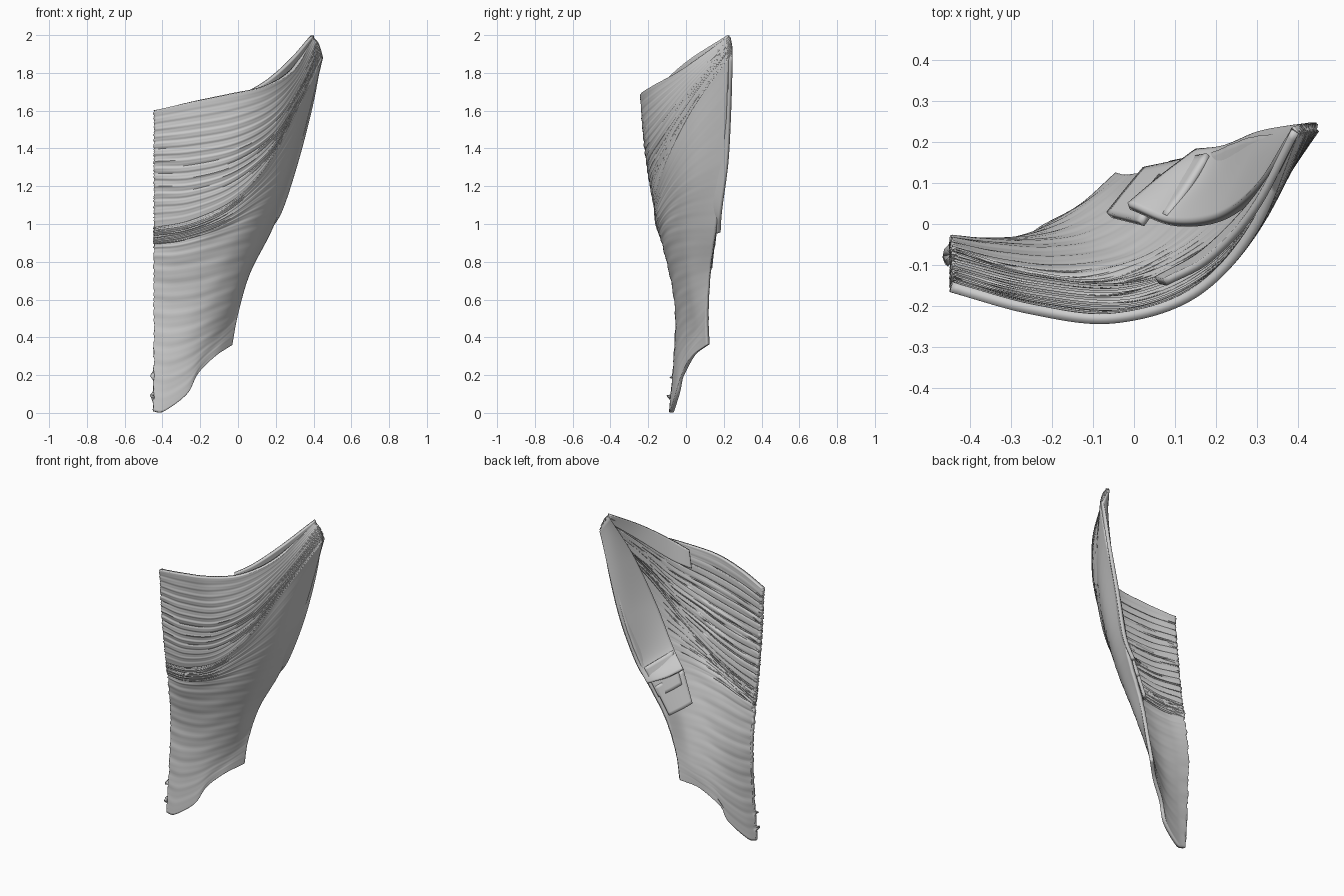
import bpy, math, random
from mathutils import Vector

random.seed(4)


def spline(pts, t):
    """Catmull-Rom point at t in 0..1, with ends extrapolated."""
    n = len(pts) - 1
    i = min(int(t * n), n - 1)
    f = t * n - i
    b, c = pts[i], pts[i + 1]
    a = pts[i - 1] if i > 0 else 2 * b - c
    d = pts[i + 2] if i + 2 <= n else 2 * c - b
    return 0.5 * (2 * b + (c - a) * f + (2 * a - 5 * b + 4 * c - d) * f * f
                  + (3 * b - a - 3 * c + d) * f ** 3)


def sheet(name, rows, nu, nv, thick, ridge=0.0, fibres=20, ragged=0.0):
    """Thick curved sheet lofted through rows of points; fibres run along rows."""
    rows = [[Vector(p) for p in r] for r in rows]
    verts, faces = [], []
    for j in range(nv + 1):
        v = j / nv
        jag = random.uniform(0, ragged)
        for i in range(nu + 1):
            u = i / nu
            p = spline([spline(r, u) for r in rows], v)
            fade = math.sin(math.pi * v) ** 0.5 if 0 < v < 1 else 0
            wave = math.sin(fibres * 2 * math.pi * v + 1.5 * math.sin(5 * u))
            wave += 0.5 * math.sin(fibres * 4.6 * math.pi * v + 4 * u)
            p.y += ridge * fade * wave * (1 - 0.7 * u)
            if i == 0:
                p.x += jag
            verts.append(p)
    w = nu + 1
    for j in range(nv):
        for i in range(nu):
            a = j * w + i
            faces.append((a, a + 1, a + w + 1, a + w))
    me = bpy.data.meshes.new(name)
    me.from_pydata(verts, [], faces)
    ob = bpy.data.objects.new(name, me)
    bpy.context.collection.objects.link(ob)
    m = ob.modifiers.new("thickness", "SOLIDIFY")
    m.thickness, m.offset = thick, -1
    bpy.context.view_layer.objects.active = ob
    ob.select_set(True)
    bpy.ops.object.shade_smooth_by_angle(angle=math.radians(40))
    ob.select_set(False)
    return ob


# Seam shared by both heads, from the breastbone edge to the tendon tip
seam = [(-.45, -.10, .98), (-.25, -.15, 1.02), (-.02, -.168, 1.13),
        (.16, -.11, 1.32), (.31, .03, 1.60), (.45, .225, 1.88)]

# Lower head: fibres fan from the straight edge to the outer border
sheet("lower_head", [
    [(-.45, -.09, .01), (-.39, -.085, .01), (-.27, -.055, .10),
     (-.21, -.02, .21), (-.12, .03, .30), (-.03, .11, .36)],
    [(-.45, -.065, .30), (-.36, -.063, .30), (-.25, -.045, .34),
     (-.15, -.005, .40), (-.07, .05, .45), (0, .105, .52)],
    [(-.45, -.05, .60), (-.35, -.06, .60), (-.22, -.065, .62),
     (-.10, -.045, .66), (.01, .02, .70), (.065, .125, .74)],
    [(-.45, -.075, .85), (-.32, -.11, .86), (-.16, -.125, .90),
     (.01, -.09, .95), (.13, .01, .98), (.19, .16, .99)],
    [(-.45, -.085, .91), (-.28, -.135, .94), (-.08, -.155, 1.01),
     (.10, -.085, 1.12), (.23, .03, 1.21), (.30, .205, 1.30)],
    [(-.45, -.095, .95), (-.26, -.145, .98), (-.06, -.165, 1.07),
     (.13, -.10, 1.23), (.28, .025, 1.42), (.39, .215, 1.63)],
    seam], 60, 150, 0.022, ridge=0.0022, fibres=16, ragged=0.008)

# Upper head: fibres converge on the tendon tip
sheet("upper_head", [
    seam,
    [(-.45, -.13, 1.20), (-.25, -.18, 1.21), (-.02, -.195, 1.28),
     (.18, -.115, 1.43), (.32, .03, 1.66), (.44, .225, 1.92)],
    [(-.45, -.15, 1.40), (-.25, -.205, 1.42), (0, -.222, 1.47),
     (.19, -.14, 1.57), (.32, .01, 1.74), (.425, .225, 1.96)],
    [(-.45, -.165, 1.60), (-.25, -.22, 1.645), (-.05, -.242, 1.685),
     (.15, -.18, 1.73), (.30, -.02, 1.82), (.40, .22, 1.99)]],
    60, 120, 0.025, ridge=0.003, fibres=14, ragged=0.008)

# Narrow flap behind the upper edge
sheet("upper_back_flap", [
    [(.06, -.145, 1.60), (.18, -.075, 1.66), (.31, .06, 1.80), (.41, .22, 1.95)],
    [(.08, -.15, 1.71), (.19, -.09, 1.78), (.30, .03, 1.88), (.40, .22, 2.0)]],
    30, 12, 0.02)

# Folded back layer running down from the tip along the outer border
sheet("folded_back_layer", [
    [(-.01, .035, 1.03), (.07, .10, .98), (.16, .165, .95)],
    [(.10, -.005, 1.14), (.18, .09, 1.09), (.235, .18, 1.07)],
    [(.22, .01, 1.40), (.28, .13, 1.36), (.32, .215, 1.33)],
    [(.32, .09, 1.70), (.36, .18, 1.66), (.395, .225, 1.62)],
    [(.40, .22, 1.99), (.425, .225, 1.94), (.445, .225, 1.88)]],
    20, 50, 0.022)

# Stepped ends of the deeper folded slips
for k in range(2):
    o = Vector((-.065, -.015, -.11)) * k
    rows = [[(.01, .03, .93), (.05, .08, .90), (.10, .14, .87)],
            [(.09, .01, 1.12), (.14, .08, 1.08), (.19, .16, 1.04)]]
    sheet("folded_slip_%d" % (k + 1),
          [[Vector(p) + o for p in r] for r in rows], 10, 10, 0.02)
